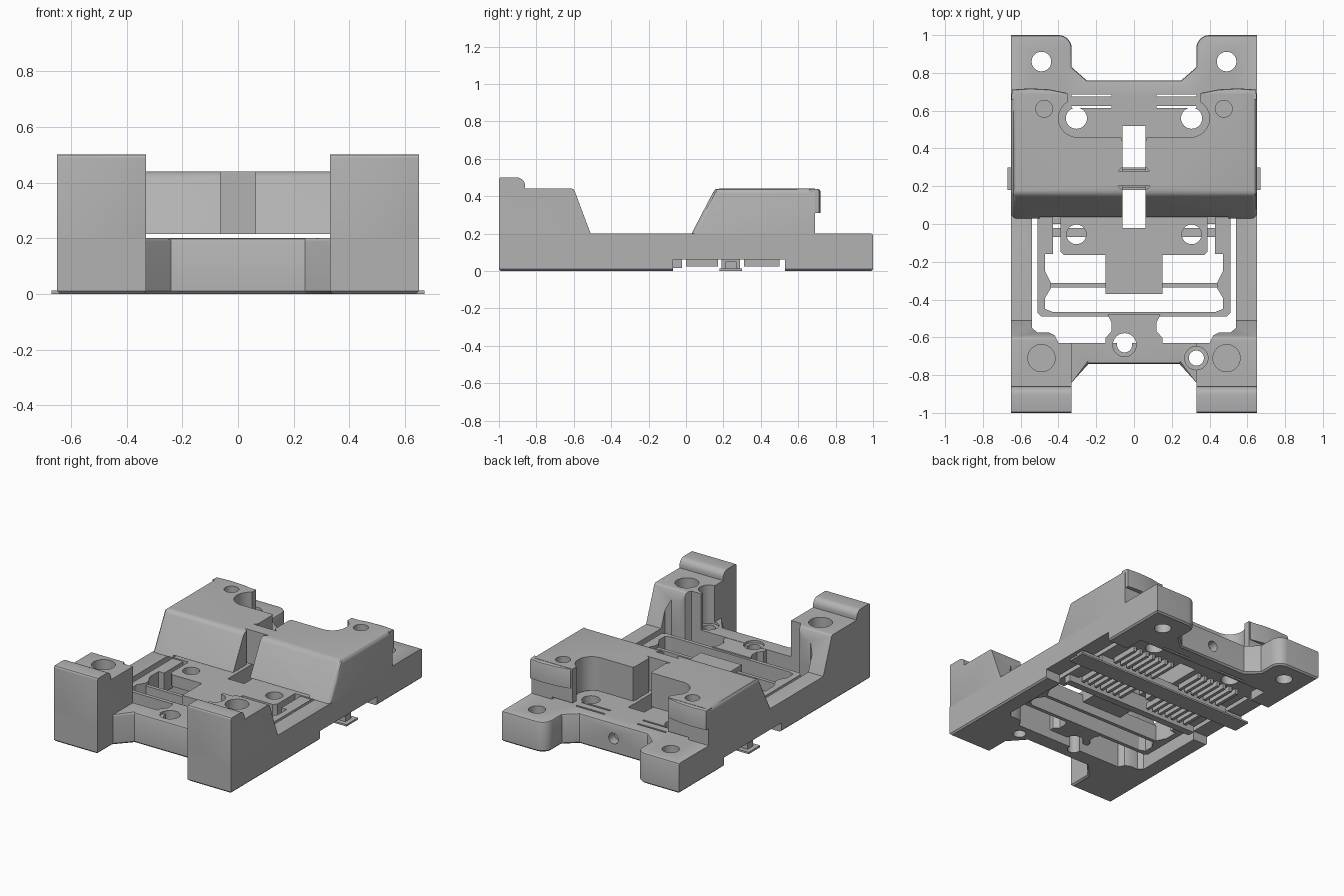
import bpy, bmesh
from math import sin, cos, tau, radians

old = bpy.data.objects.get("Cube")
if old:
    bpy.data.objects.remove(old, do_unlink=True)

grey = bpy.data.materials.new("plain grey")
grey.use_nodes = True
grey.diffuse_color = (0.45, 0.45, 0.45, 1)
grey.node_tree.nodes["Principled BSDF"].inputs["Base Color"].default_value = grey.diffuse_color
parts = []


def prism(name, pts, lo, hi, axis="z", bevels=()):
    """Extrude an outline along z (x,y), x (y,z) or y (x,z); bevels = (width, segments, edge test)."""
    place = {"z": lambda a, b, c: (a, b, c), "x": lambda a, b, c: (c, a, b),
             "y": lambda a, b, c: (a, c, b)}[axis]
    bm = bmesh.new()
    rings = [[bm.verts.new(place(a, b, c)) for a, b in pts] for c in (lo, hi)]
    n = len(pts)
    for ring in rings:
        bm.faces.new(ring)
    for i in range(n):
        j = (i + 1) % n
        bm.faces.new((rings[0][i], rings[0][j], rings[1][j], rings[1][i]))
    bmesh.ops.recalc_face_normals(bm, faces=bm.faces)
    for width, segs, test in bevels:
        edges = [e for e in bm.edges
                 if test((e.verts[0].co + e.verts[1].co) / 2, e.verts[0].co - e.verts[1].co)]
        bmesh.ops.bevel(bm, geom=edges, offset=width, segments=segs, profile=0.5,
                        affect="EDGES", clamp_overlap=True)
    mesh = bpy.data.meshes.new(name)
    bm.to_mesh(mesh)
    bm.free()
    mesh.materials.append(grey)
    ob = bpy.data.objects.new(name, mesh)
    bpy.context.collection.objects.link(ob)
    parts.append(ob)
    return ob


def rect(x0, x1, y0, y1):
    return [(x0, y0), (x1, y0), (x1, y1), (x0, y1)]


def mirrored(half):
    return half + [(-x, y) for x, y in reversed(half)]


def circle(x, y, r, n=32):
    return [(x + r * cos(tau * i / n), y + r * sin(tau * i / n)) for i in range(n)]


def cut(ob, pts, lo=-0.1, hi=0.7, axis="z"):
    cutter = prism("cutter", pts, lo, hi, axis)
    parts.remove(cutter)
    mod = ob.modifiers.new("cut", "BOOLEAN")
    mod.operation, mod.solver, mod.object = "DIFFERENCE", "EXACT", cutter
    bpy.context.view_layer.update()
    result = bpy.data.meshes.new_from_object(ob.evaluated_get(bpy.context.evaluated_depsgraph_get()))
    ob.modifiers.clear()
    ob.data = result
    bpy.data.objects.remove(cutter, do_unlink=True)


SIDES = (-1, 1)

# Base: H-shaped slab with rounded rear lobes
plan = mirrored([(0.24, -0.74), (0.33, -0.84), (0.33, -1), (0.65, -1), (0.65, 1),
                 (0.33, 1), (0.33, 0.83), (0.25, 0.76)])
base = prism("base", plan, 0, 0.2, bevels=[
    (0.07, 8, lambda m, d: abs(d.z) > 0.1 and abs(m.x) < 0.4 and m.y > 0.9),
    (0.012, 2, lambda m, d: abs(d.z) < 0.01 and m.z > 0.1 and (m.y > 0.74 or m.y < -0.73 and abs(m.x) < 0.3)),
    (0.01, 1, lambda m, d: abs(d.z) < 0.01 and m.z < 0.01)])
opening = mirrored([(0.40, -0.63), (0.42, -0.59), (0.45, -0.575), (0.51, -0.575),
                    (0.54, -0.55), (0.54, 0.46)])
cut(base, opening)
cut(base, rect(-0.07, 0.53, -0.1, 0.06), -1, 1, "x")
cut(base, rect(-0.5, 0.5, 0.4, 0.66), -0.1, 0.06)
cut(base, rect(-0.06, 0.06, 0.4, 0.52))
cut(base, circle(0, 0.1, 0.035), 0.7, 0.9, "y")
for s in SIDES:
    cut(base, circle(s * 0.49, 0.86, 0.052))
    cut(base, circle(s * 0.305, 0.56, 0.056))
    for y in (0.62, 0.68):
        cut(base, rect(*sorted((s * 0.12, s * 0.33)), y - 0.006, y + 0.006))
for x, y in ((-0.05, -0.64), (0.33, -0.71)):
    cut(base, circle(x, y, 0.04))
    cut(base, circle(x, y, 0.062), 0.185)

# Front posts with a raised rounded ridge and a sloped rear flank
post_profile = [(-1, 0.2), (-1, 0.5), (-0.86, 0.5), (-0.86, 0.44), (-0.6, 0.44), (-0.51, 0.2)]
for s, side in zip(SIDES, ("right", "left")):
    lo, hi = sorted((s * 0.33, s * 0.65))
    post = prism(side + "_front_post", post_profile, lo, hi, "x", bevels=[
        (0.045, 6, lambda m, d: abs(d.x) > 0.1 and m.z > 0.49 and m.y > -0.9),
        (0.015, 3, lambda m, d: abs(d.x) > 0.1 and (m.z > 0.49 and m.y < -0.9
                                                 or m.y > -0.7 and m.z > 0.4)),
        (0.012, 2, lambda m, d: m.y < -0.99 and abs(d.z) > 0.1)])
    cut(post, opening)
    cut(post, circle(s * 0.49, -0.71, 0.072), 0.3)
    if s > 0:
        cut(post, circle(0.33, -0.71, 0.062))

# Rear block: sloped front, split by a channel, with an open pocket behind
block = prism("rear_block", [(0.03, 0.2), (0.155, 0.44), (0.69, 0.44), (0.69, 0.2)],
              -0.65, 0.65, "x", bevels=[
    (0.025, 3, lambda m, d: m.z > 0.21 and abs(d.x) < 0.01 and m.y < 0.6),
    (0.025, 3, lambda m, d: abs(d.x) > 0.5 and m.z > 0.4 and m.y < 0.3)])
lips = []
for s, side in zip(SIDES, ("right", "left")):
    arc = [(0.36, 0.66), (0.65, 0.66), (0.645, 0.712), (0.55, 0.718), (0.45, 0.713), (0.36, 0.695)]
    lips.append(prism(side + "_rear_lip", [(s * x, y) for x, y in arc], 0.31, 0.438, bevels=[
        (0.012, 2, lambda m, d: m.z > 0.43 and m.y > 0.69 and abs(d.x) > 0.02)]))
for ob in [block] + lips:
    cut(ob, rect(-0.35, 0.35, 0.57, 0.8))
    for s in SIDES:
        cut(ob, circle(s * 0.3, 0.56, 0.1))
        cut(ob, circle(s * 0.475, 0.61, 0.045), 0.34)
cut(block, rect(-0.3, 0.3, 0.46, 0.8))
cut(block, rect(-0.5, 0.5, -0.1, 0.8), 0.1, 0.215)
for y0, y1 in ((-0.1, 0.2), (0.28, 0.5)):
    cut(block, mirrored([(0.062, y0), (0.062, y1 - 0.02), (0.085, y1)]) if y0 < 0
        else mirrored([(0.085, y0), (0.062, y0 + 0.02), (0.062, y1 - 0.06), (0.08, y1)]))

# Inner frame hanging in the base opening
floor = prism("block_floor", rect(-0.51, 0.51, 0.04, 0.46), 0.06, 0.198)
mount = prism("mount_plate", mirrored([(0.15, -0.37), (0.15, -0.165), (0.37, -0.165),
                                       (0.39, -0.145), (0.39, 0.04)]), 0.12, 0.198)
cut(mount, [(0.13, -0.42), (0.2, -0.42), (0.2, -0.32)])
for ob in (floor, mount):
    cut(ob, rect(-0.06, 0.06, -0.02, 0.6))
for s, side in zip(SIDES, ("right", "left")):
    cut(mount, circle(s * 0.305, -0.055, 0.052))
    prism(side + "_rail", [(s * x, y) for x, y in (
        (0.51, 0.04), (0.51, -0.47), (0.49, -0.49), (0.42, -0.49), (0.42, -0.47), (0.47, -0.45),
        (0.47, -0.39), (0.44, -0.34), (0.44, -0.31), (0.47, -0.25), (0.47, -0.16),
        (0.43, -0.16), (0.43, 0.04))], 0.06, 0.19)
    prism(side + "_mount_web", rect(*sorted((s * 0.38, s * 0.48)), 0.0, 0.04), 0.06, 0.12)
    # Ribs beneath the floor
    for i in range(7):
        x = s * (0.11 + 0.05 * i)
        for y0, y1 in ((0.0, 0.17), (0.31, 0.5)):
            prism(side + "_floor_rib", rect(x - 0.011, x + 0.011, y0, y1), 0.025, 0.065)
prism("frame_front_bar", rect(-0.49, 0.49, -0.49, -0.465), 0.06, 0.19)
prism("frame_thin_rib", rect(-0.45, 0.45, -0.337, -0.313), 0.06, 0.17)
prism("frame_tab", mirrored([(0.15, -0.63), (0.15, -0.6), (0.12, -0.57), (0.12, -0.52),
                             (0.14, -0.48)]), 0.06, 0.198)
cut(parts[-1], circle(-0.05, -0.64, 0.062))
prism("under_front_bar", rect(-0.5, 0.5, -0.07, -0.022), 0.015, 0.13)

# Clip strip crossing the underside with protruding tabs
prism("clip_strip", rect(-0.67, 0.67, 0.18, 0.30), 0, 0.012)
prism("clip_core", rect(-0.64, 0.64, 0.21, 0.27), 0.012, 0.05)
prism("clip_web", rect(-0.5, 0.5, 0.19, 0.29), 0.01, 0.065)

# Smooth only the curved surfaces
bpy.ops.object.select_all(action="DESELECT")
for ob in parts:
    ob.select_set(True)
bpy.context.view_layer.objects.active = base
bpy.ops.object.shade_smooth_by_angle(angle=radians(30))
